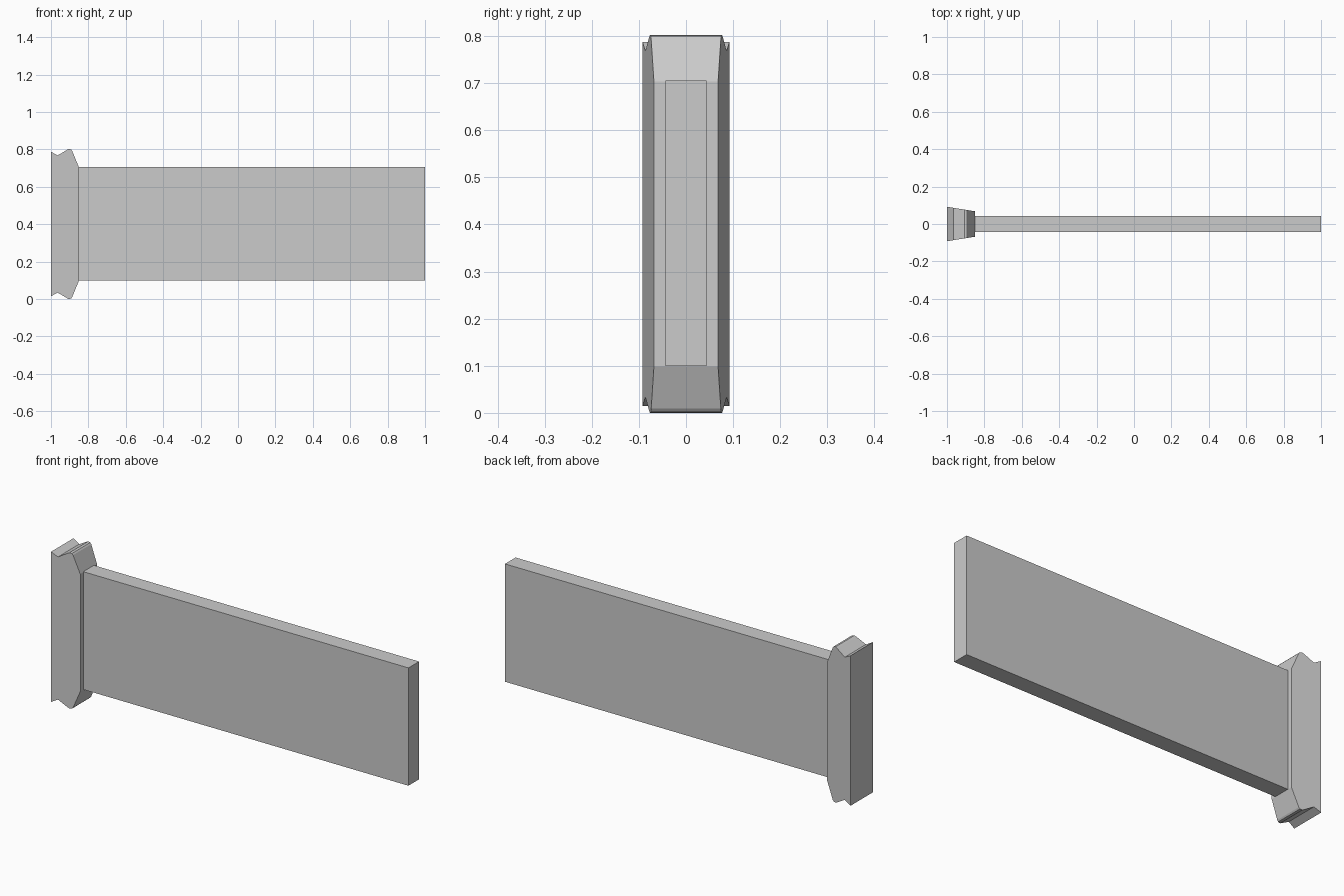
import bpy, bmesh

if "Cube" in bpy.data.objects:
    bpy.data.objects.remove(bpy.data.objects["Cube"])


def half_width(x):
    # the end post tapers in thickness towards the wall
    return 0.092 + (x + 1.0) * (0.068 - 0.092) / 0.15


def make_prism(name, profile, width):
    # extrude an x-z profile symmetrically in y, with width depending on x
    bm = bmesh.new()
    front = [bm.verts.new((x, -width(x), z)) for x, z in profile]
    back = [bm.verts.new((x, width(x), z)) for x, z in profile]
    bm.faces.new(front)
    bm.faces.new(back[::-1])
    n = len(profile)
    for i in range(n):
        j = (i + 1) % n
        bm.faces.new((front[i], back[i], back[j], front[j]))
    bmesh.ops.recalc_face_normals(bm, faces=bm.faces)
    mesh = bpy.data.meshes.new(name)
    bm.to_mesh(mesh)
    bm.free()
    obj = bpy.data.objects.new(name, mesh)
    bpy.context.collection.objects.link(obj)
    return obj


# long flat wall panel
make_prism("wall_panel",
           [(-0.85, 0.10), (1.0, 0.10), (1.0, 0.706), (-0.85, 0.706)],
           lambda x: 0.043)

# end post: notched, flared profile mirrored about mid height
MID = 0.402
upper = [(-0.85, 0.703), (-0.887, 0.793), (-0.893, 0.80), (-0.905, 0.802),
         (-0.915, 0.797), (-0.964, 0.768), (-1.0, 0.787)]
lower = [(x, 2 * MID - 0.002 * 1 - z) for x, z in reversed(upper)]
lower = [(x, max(z, 0.0)) for x, z in lower]
make_prism("end_post", upper + lower, half_width)
